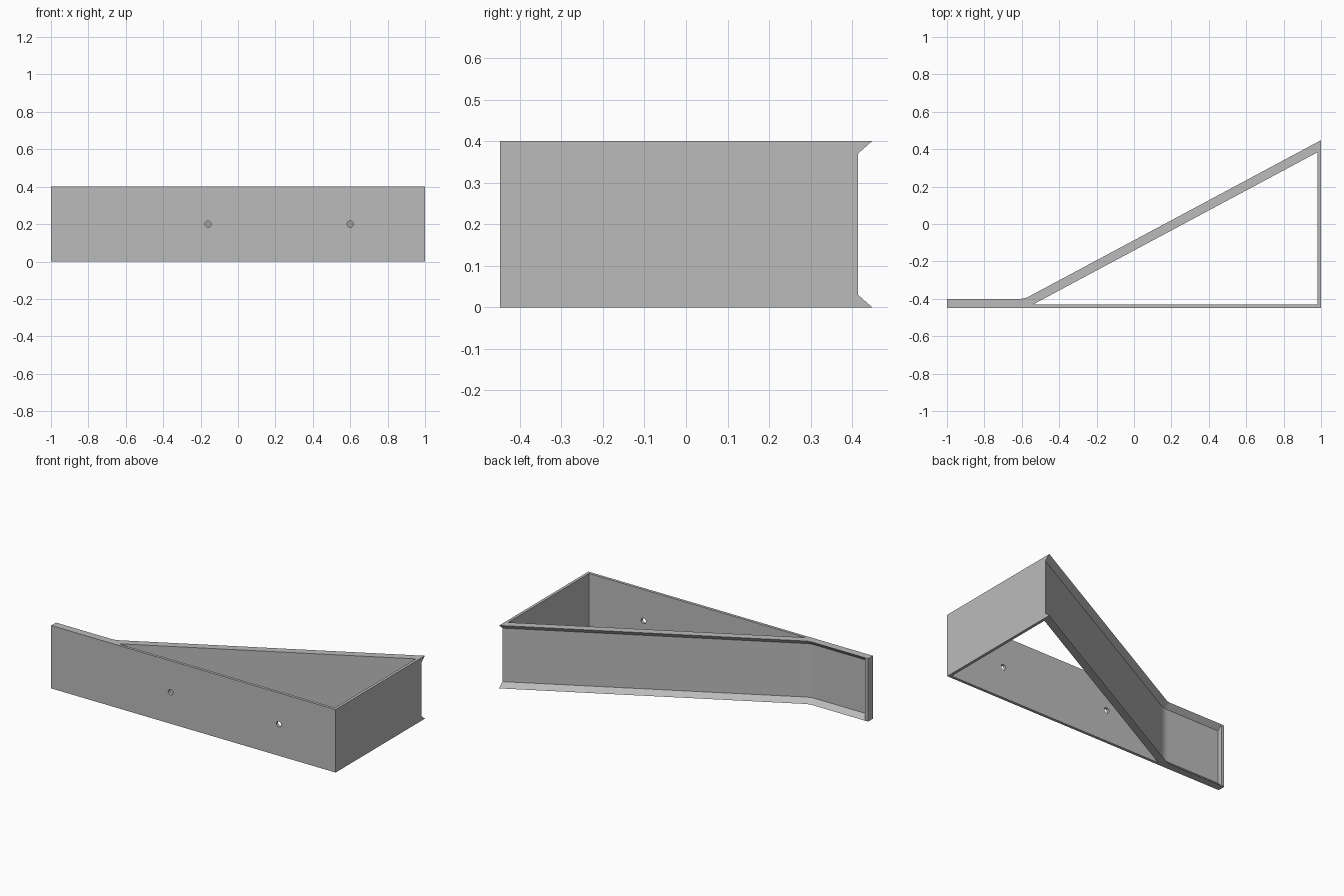
import bpy, bmesh, math

old = bpy.data.objects.get("Cube")
if old:
    bpy.data.objects.remove(old, do_unlink=True)

HEIGHT = 0.4
FRONT, BACK = -0.448, 0.448     # plan limits in y
TAB = -0.4                      # back of the flat tab
THICK, WALL = 0.048, 0.018      # sloped web and thin walls
DEPTH = 0.03                    # depth of the channel on the back
LIP = -0.98                     # inner side of the tab's end lip
RADIUS = 0.1                    # fillet where tab meets slope
SLOPE = math.atan(0.535)

grey = bpy.data.materials.new("plain grey")
grey.use_nodes = True
grey.diffuse_color = (0.5, 0.5, 0.5, 1)
grey.node_tree.nodes["Principled BSDF"].inputs["Base Color"].default_value = (0.5, 0.5, 0.5, 1)


def outline(depth):
    """Plan outline with the back face sunk by depth."""
    corner = 1 - (BACK - TAB) / math.tan(SLOPE)
    cx, cy = corner - RADIUS * math.tan(SLOPE / 2), TAB + RADIUS
    r = RADIUS + depth
    steps = 8
    arc = [(cx + r * math.sin(SLOPE * i / steps), cy - r * math.cos(SLOPE * i / steps))
           for i in range(steps, -1, -1)]
    return ([(-1, FRONT), (1, FRONT), (1, BACK - depth / math.cos(SLOPE))] + arc
            + [(LIP, TAB - depth), (LIP, TAB), (-1, TAB)])


def opening():
    """Plan triangle between the three walls."""
    x, y = 1 - WALL, FRONT + WALL
    top = BACK - WALL * math.tan(SLOPE) - THICK / math.cos(SLOPE)
    return [(x - (top - y) / math.tan(SLOPE), y), (x, y), (x, top)]


def loft(bm, levels):
    """Join matching loops stacked in z; return the end loops."""
    rings = [[bm.verts.new((x, y, z)) for x, y in pts] for pts, z in levels]
    for a, b in zip(rings, rings[1:]):
        for i in range(len(a)):
            j = (i + 1) % len(a)
            bm.faces.new((a[i], a[j], b[j], b[i]))
    return rings[0], rings[-1]


# Bracket body: outer shell with the flared channel, and the open middle
bm = bmesh.new()
outer = loft(bm, [(outline(0), 0), (outline(DEPTH), DEPTH),
                  (outline(DEPTH), HEIGHT - DEPTH), (outline(0), HEIGHT)])
inner = loft(bm, [(opening(), 0), (opening(), HEIGHT)])
bmesh.ops.remove_doubles(bm, verts=bm.verts, dist=1e-5)

# Rims closing the bottom and top
for z in (0, HEIGHT):
    rim = [e for e in bm.edges if all(abs(v.co.z - z) < 1e-5 for v in e.verts)]
    bmesh.ops.triangle_fill(bm, edges=rim, use_beauty=True, use_dissolve=False)
bmesh.ops.dissolve_limit(bm, angle_limit=0.01, verts=bm.verts, edges=bm.edges)
bmesh.ops.recalc_face_normals(bm, faces=bm.faces)
mesh = bpy.data.meshes.new("wedge_bracket")
bm.to_mesh(mesh)
bm.free()
mesh.materials.append(grey)
body = bpy.data.objects.new("wedge_bracket", mesh)
bpy.context.collection.objects.link(body)

# Two screw holes through the front wall
bpy.context.view_layer.objects.active = body
for x in (-0.16, 0.6):
    bpy.ops.mesh.primitive_cylinder_add(vertices=32, radius=0.017, depth=0.06,
                                        location=(x, FRONT + WALL / 2, HEIGHT / 2),
                                        rotation=(math.pi / 2, 0, 0))
    cutter = bpy.context.object
    cutter.name = "screw_hole_cutter"
    cutter.hide_render = True
    cut = body.modifiers.new("screw_hole", "BOOLEAN")
    cut.object = cutter
    cut.solver = "EXACT"
    bpy.context.view_layer.objects.active = body
    bpy.ops.object.modifier_apply(modifier=cut.name)
    bpy.data.objects.remove(cutter, do_unlink=True)

# Soft bend and hole walls, crisp edges elsewhere
bpy.ops.object.select_all(action="DESELECT")
body.select_set(True)
bpy.context.view_layer.objects.active = body
bpy.ops.object.shade_smooth_by_angle(angle=math.radians(20))
